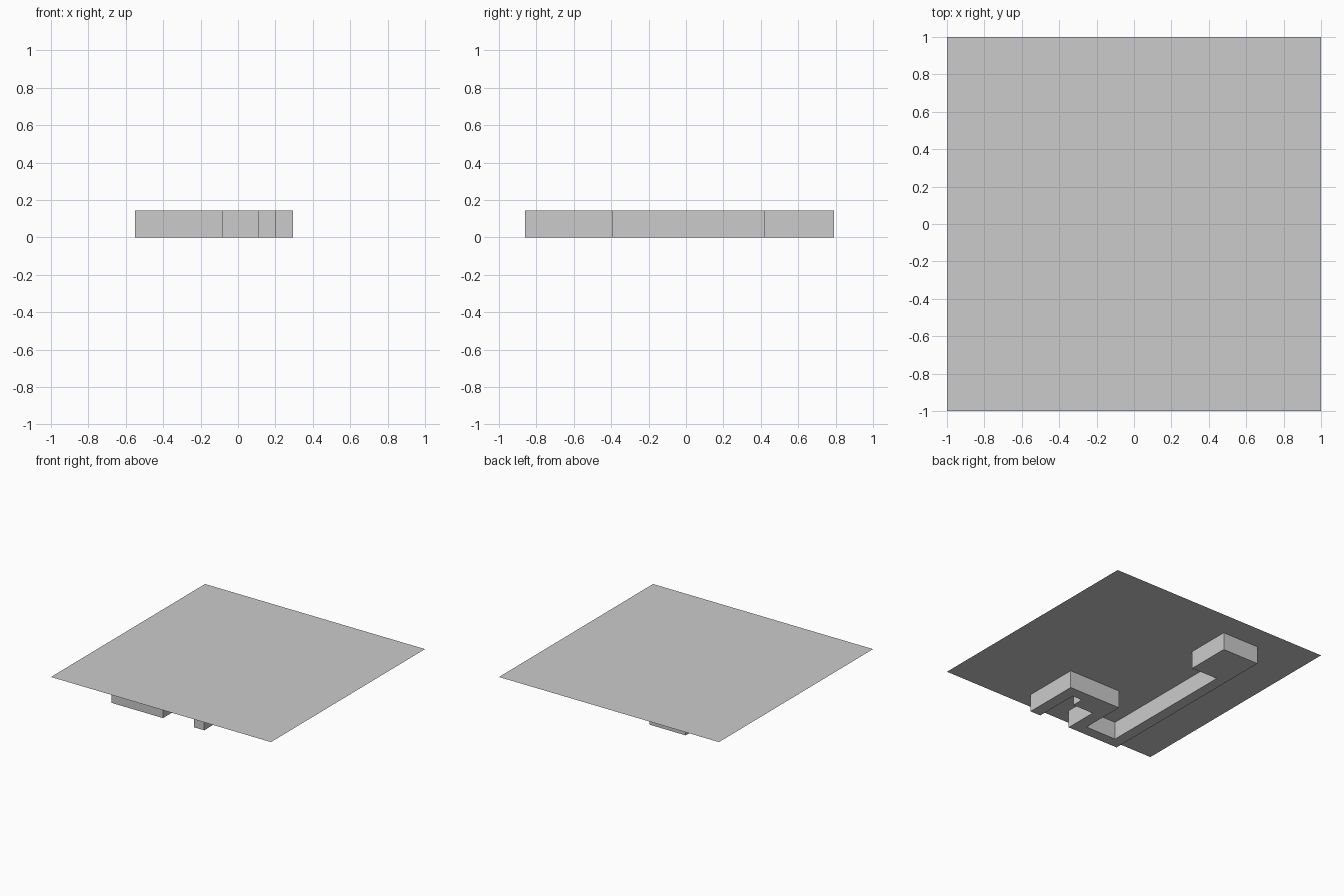
import bpy
import bmesh

default_cube = bpy.data.objects.get("Cube")
if default_cube:
    bpy.data.objects.remove(default_cube, do_unlink=True)

HEIGHT = 0.145

grey = bpy.data.materials.new("light_grey")
colour = (0.6, 0.6, 0.6, 1)
grey.use_nodes = True
grey.diffuse_color = colour
grey.node_tree.nodes["Principled BSDF"].inputs["Base Color"].default_value = colour


def flat_shape(name, outline, z, depth=0):
    """Fill a counter-clockwise outline at height z and extrude it up by depth."""
    bm = bmesh.new()
    face = bm.faces.new([bm.verts.new((x, y, z)) for x, y in outline])
    if depth:
        result = bmesh.ops.extrude_face_region(bm, geom=[face], use_keep_orig=True)
        top = [v for v in result["geom"] if isinstance(v, bmesh.types.BMVert)]
        bmesh.ops.translate(bm, verts=top, vec=(0, 0, depth))
        bmesh.ops.recalc_face_normals(bm, faces=bm.faces)
    mesh = bpy.data.meshes.new(name)
    bm.to_mesh(mesh)
    bm.free()
    mesh.materials.append(grey)
    obj = bpy.data.objects.new(name, mesh)
    bpy.context.collection.objects.link(obj)
    return obj


# Thin square sheet on top
flat_shape("top_sheet", [(-1, -1), (1, -1), (1, 1), (-1, 1)], HEIGHT)

# Winding solid channel hanging below the sheet
channel = [
    (-0.55, -0.86), (-0.08, -0.86), (-0.08, -0.58), (0.11, -0.58),
    (0.11, -0.48), (0.2, -0.48), (0.2, -0.86), (0.295, -0.86),
    (0.295, -0.39), (-0.18, -0.39), (-0.18, -0.77), (-0.46, -0.77),
    (-0.46, 0.42), (-0.22, 0.42), (-0.22, 0.79), (-0.55, 0.79),
]
flat_shape("winding_channel", channel, 0, HEIGHT)
